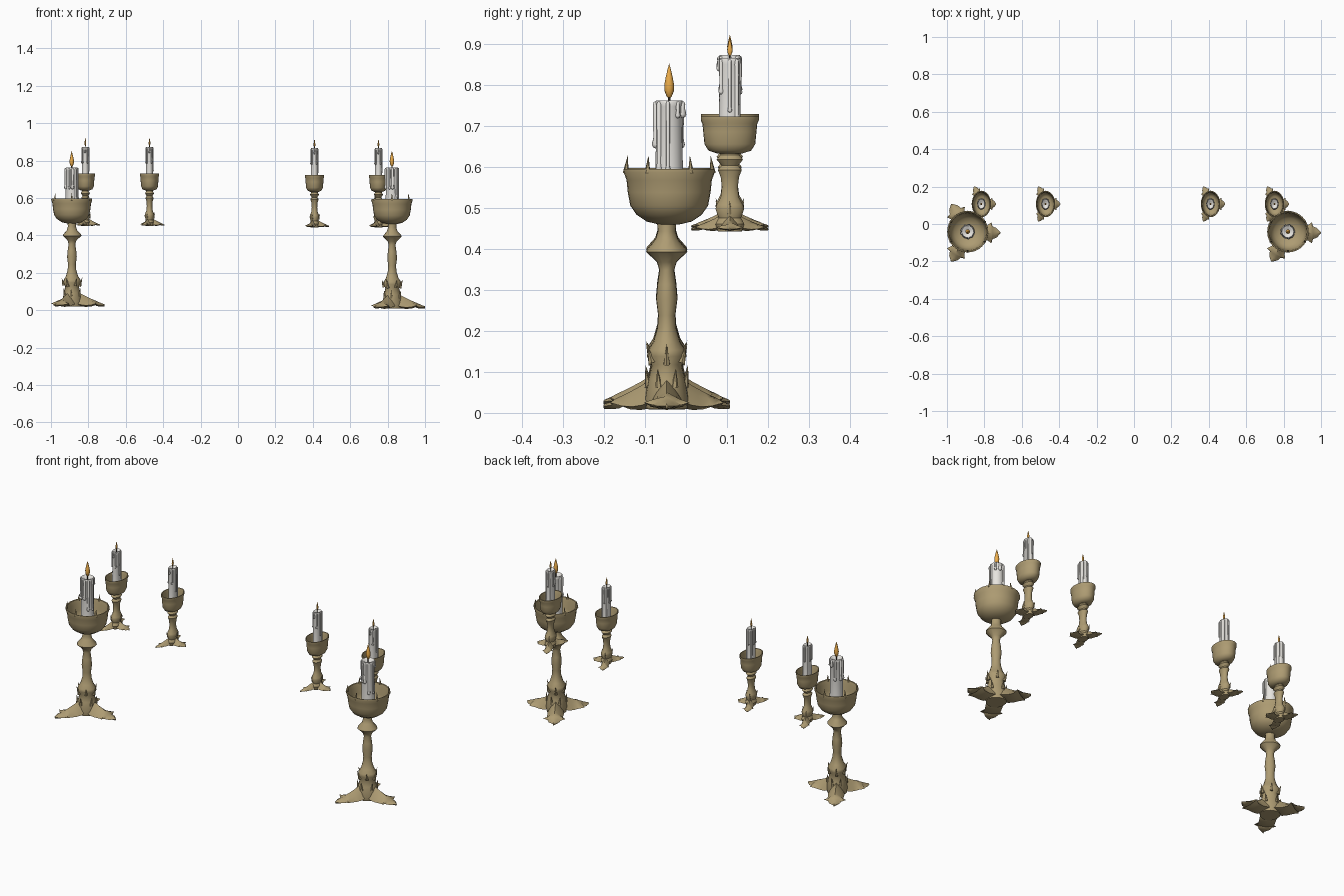
import bpy, bmesh, math, random
from mathutils import Vector, Matrix

if "Cube" in bpy.data.objects:
    bpy.data.objects.remove(bpy.data.objects["Cube"])

random.seed(4)


def material(name, rgb):
    m = bpy.data.materials.new(name)
    m.diffuse_color = (*rgb, 1)
    m.use_nodes = True
    m.node_tree.nodes["Principled BSDF"].inputs["Base Color"].default_value = m.diffuse_color
    return m


BRASS = material("old_brass", (0.42, 0.33, 0.17))
WAX = material("wax", (0.80, 0.78, 0.74))
FLAME = material("flame_orange", (0.85, 0.42, 0.07))
DARK = material("wick_black", (0.05, 0.04, 0.03))


def lathe(bm, profile, sides, at=(0, 0), wobble=0.0):
    """Revolve (radius, z) points; radius 0 makes a pole."""
    rings = []
    for r, z in profile:
        if r == 0:
            rings.append([bm.verts.new((at[0], at[1], z))])
            continue
        ring = []
        for i in range(sides):
            a = 2 * math.pi * i / sides
            k = r * (1 + wobble * math.cos(3 * a))
            ring.append(bm.verts.new((at[0] + k * math.cos(a), at[1] + k * math.sin(a), z)))
        rings.append(ring)
    for lo, hi in zip(rings, rings[1:]):
        for i in range(sides):
            j = (i + 1) % sides
            if len(lo) == 1:
                bm.faces.new((lo[0], hi[j], hi[i]))
            elif len(hi) == 1:
                bm.faces.new((lo[i], lo[j], hi[0]))
            else:
                bm.faces.new((lo[i], lo[j], hi[j], hi[i]))


def thorn(bm, base, tip, radius):
    """Thin cone from base to tip."""
    base, tip = Vector(base), Vector(tip)
    d = tip - base
    rot = d.to_track_quat('Z', 'Y').to_matrix().to_4x4()
    bmesh.ops.create_cone(bm, cap_ends=True, segments=6, radius1=radius, radius2=0,
                          depth=d.length, matrix=Matrix.Translation((base + tip) / 2) @ rot)


def leaf_foot(bm, sections, angle, size, z0, zs):
    """Ridged leaf from (distance, half width, ridge z, edge z) sections."""
    ca, sa = math.cos(angle), math.sin(angle)
    rows = []
    for d, w, top, edge in sections:
        pts = [(-w, edge), (-w * .55, edge + (top - edge) * .55), (0, top),
               (w * .55, edge + (top - edge) * .55), (w, edge), (0, edge - 0.008)]
        rows.append([bm.verts.new((size * (d * ca - t * sa), size * (d * sa + t * ca), z0 + z * zs))
                     for t, z in pts])
    for a, b in zip(rows, rows[1:]):
        for i in range(6):
            j = (i + 1) % 6
            bm.faces.new((a[i], b[i], b[j], a[j]))
    bm.faces.new(rows[0])
    bm.faces.new(rows[-1])


def finish(bm, name, mat, angle=50):
    bmesh.ops.recalc_face_normals(bm, faces=bm.faces)
    mesh = bpy.data.meshes.new(name)
    bm.to_mesh(mesh)
    bm.free()
    mesh.materials.append(mat)
    return name, mesh, angle


LEAF = [(0.015, 0.030, 0.110, 0.030), (0.045, 0.042, 0.078, 0.016), (0.075, 0.040, 0.062, 0.012),
        (0.105, 0.040, 0.048, 0.014), (0.128, 0.056, 0.038, 0.022), (0.134, 0.034, 0.036, 0.016),
        (0.155, 0.026, 0.026, 0.014), (0.177, 0.003, 0.018, 0.014)]
FEET = [0, 2 * math.pi / 3, 4 * math.pi / 3]


def candle_parts(tag, radius, bottom, top, flame_top, drips):
    # Wax column with a dished top and hanging drips
    bm = bmesh.new()
    h = top - bottom
    lathe(bm, [(0, bottom), (radius * 1.15, bottom), (radius * 1.02, bottom + h * .3), (radius * .96, top - .015),
               (radius * 1.05, top - .006), (radius * .95, top), (radius * .7, top - .002),
               (radius * .4, top - .010), (0, top - .012)], 20)
    for i in range(drips):
        a = 2 * math.pi * (i + random.uniform(-.25, .25)) / drips
        w = radius * random.uniform(.17, .27)
        end = top - h * random.choice((.15, .25, .4, .6, .8))
        hi = top - .002
        lathe(bm, [(0, end), (w * .8, end + w * .4), (w * 1.1, end + w * 1.2), (w * .7, end + w * 3),
                   (w * .8, hi - w), (w * .6, hi - w * .3), (0, hi)], 8,
              (radius * math.cos(a), radius * math.sin(a)))
    wax = finish(bm, tag + "_candle", WAX, 60)
    # Wick
    bm = bmesh.new()
    w = radius * .09
    lathe(bm, [(0, top - .015), (w, top - .015), (w, top + .014), (0, top + .016)], 6)
    wick = finish(bm, tag + "_wick", DARK)
    # Teardrop flame
    bm = bmesh.new()
    z, f = top + .004, flame_top - top - .004
    lathe(bm, [(0, z), (f * .07, z + f * .06), (f * .13, z + f * .22), (f * .14, z + f * .38),
               (f * .10, z + f * .6), (f * .05, z + f * .82), (0, z + f)], 12)
    flame = finish(bm, tag + "_flame", FLAME, 80)
    return [wax, wick, flame]


def large_parts():
    # Turned stem with leaf feet and thorns
    bm = bmesh.new()
    lathe(bm, [(0, .005), (.05, .006), (.055, .03), (.045, .08), (.037, .115), (.048, .135), (.046, .15),
               (.033, .17), (.023, .205), (.021, .235), (.026, .275), (.023, .31), (.018, .345),
               (.024, .365), (.050, .39), (.048, .397), (.028, .42), (.022, .44), (.024, .47), (0, .47)],
          14, wobble=.05)
    for a in FEET:
        leaf_foot(bm, LEAF, a, 1, 0, 1)
        for da, r0, z0, r1, z1 in ((0, .042, .115, .058, .165), (math.pi / 3, .042, .12, .054, .16),
                                   (.45, .045, .06, .052, .105), (-.45, .045, .06, .052, .105)):
            c, s = math.cos(a + da), math.sin(a + da)
            thorn(bm, (r0 * c, r0 * s, z0), (r1 * c, r1 * s, z1), .009)
    bmesh.ops.translate(bm, verts=bm.verts, vec=(0, -.006, 0))
    stem = finish(bm, "large_stem", BRASS, 45)
    # Open bowl with six rim spikes
    bm = bmesh.new()
    lathe(bm, [(0, .456), (.025, .457), (.055, .464), (.080, .481), (.095, .503), (.101, .535), (.104, .565),
               (.111, .584), (.110, .592), (.104, .591), (.099, .57), (.095, .535), (.089, .507),
               (.072, .488), (.045, .474), (0, .468)], 32)
    for i in range(6):
        a = math.pi / 6 + i * math.pi / 3
        c, s = math.cos(a), math.sin(a)
        thorn(bm, (.106 * c, .106 * s, .582), (.101 * c, .101 * s, .624), .007)
    bowl = finish(bm, "large_bowl", BRASS, 45)
    return [stem, bowl] + candle_parts("large", .033, .465, .76, .85, 9)


def small_parts():
    # Short baluster stem with leaf feet
    bm = bmesh.new()
    lathe(bm, [(0, .447), (.03, .447), (.036, .465), (.028, .48), (.036, .502), (.033, .512), (.023, .53),
               (.020, .555), (.023, .58), (.030, .597), (.021, .608), (.033, .622), (.024, .634),
               (.026, .645), (0, .645)], 14)
    for a in FEET:
        leaf_foot(bm, LEAF, a, .61, .446, .5)
        c, s = math.cos(a), math.sin(a)
        thorn(bm, (.03 * c, .03 * s, .49), (.040 * c, .040 * s, .522), .006)
    stem = finish(bm, "small_stem", BRASS, 45)
    # Open cup
    bm = bmesh.new()
    lathe(bm, [(0, .635), (.03, .637), (.052, .644), (.062, .660), (.065, .69), (.067, .71), (.071, .718),
               (.071, .727), (.066, .727), (.061, .71), (.059, .68), (.054, .662), (.04, .652), (0, .648)], 28)
    bowl = finish(bm, "small_bowl", BRASS, 45)
    return [stem, bowl] + candle_parts("small", .026, .648, .87, .92, 8)


def place(parts, loc, scale=(1, 1, 1)):
    for name, mesh, angle in parts:
        ob = bpy.data.objects.new(name, mesh)
        bpy.context.collection.objects.link(ob)
        ob.location, ob.scale = loc, scale
        bpy.ops.object.select_all(action='DESELECT')
        ob.select_set(True)
        bpy.context.view_layer.objects.active = ob
        if mesh.users == 1:
            bpy.ops.object.shade_smooth_by_angle(angle=math.radians(angle))


# Two tall front candlesticks
large = large_parts()
place(large, (0.823, -.041, .003))
place(large, (-.889, -.041, .014), (.99, 1, .985))
# Four short candlesticks at the back, narrower in x
small = small_parts()
for x, dz in ((-.816, .003), (-.473, .003), (.409, -.004), (.751, -.004)):
    place(small, (x, .107, dz), (.73, 1, 1))
